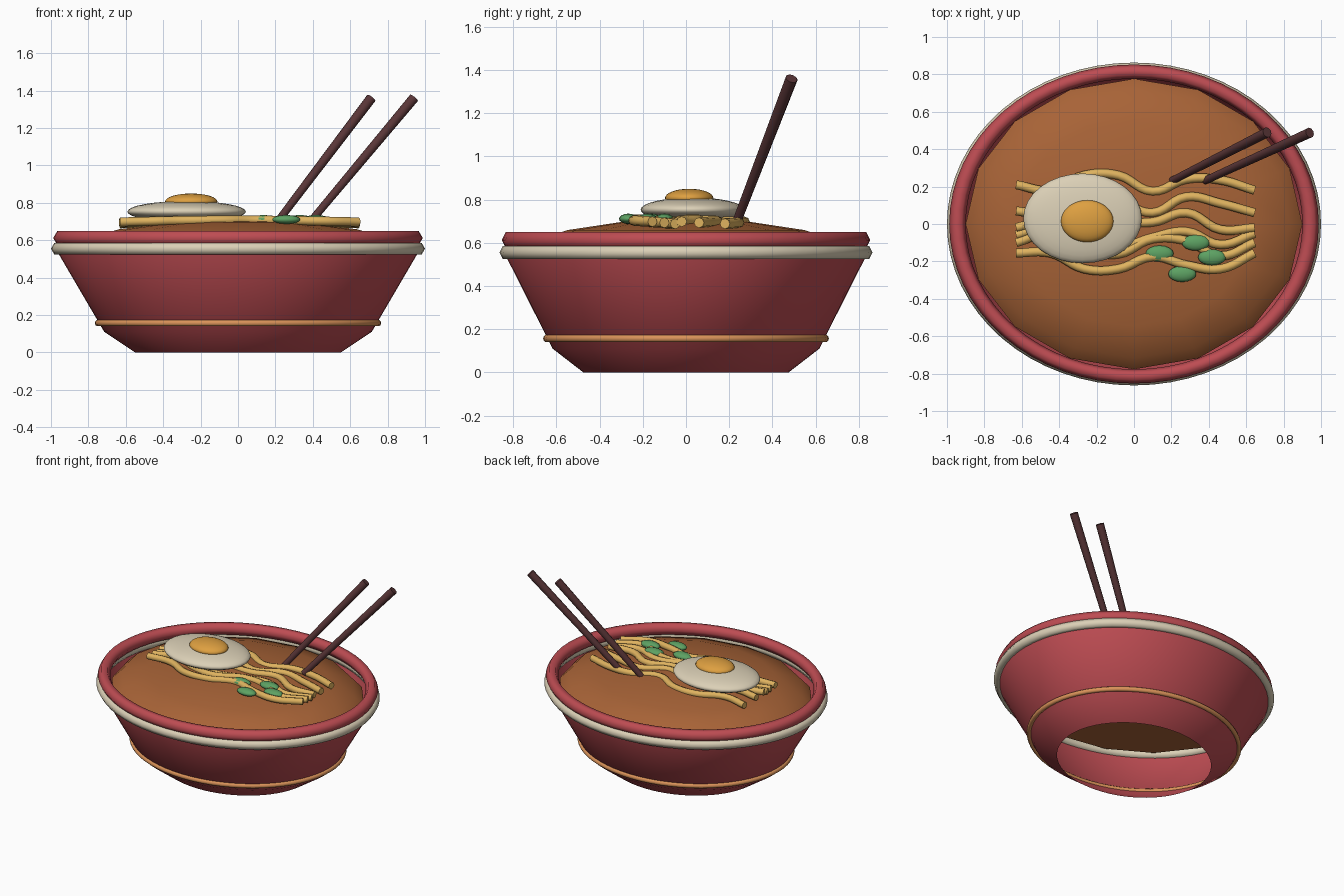
import bpy, bmesh, math
from mathutils import Vector

if "Cube" in bpy.data.objects:
    bpy.data.objects.remove(bpy.data.objects["Cube"], do_unlink=True)

OVAL = 0.863  # depth of the bowl relative to its width


def material(name, rgb):
    m = bpy.data.materials.new(name)
    m.use_nodes = True
    m.diffuse_color = (*rgb, 1)
    m.node_tree.nodes["Principled BSDF"].inputs["Base Color"].default_value = (*rgb, 1)
    return m


RED = material("red glaze", (0.51, 0.072, 0.085))
CREAM = material("cream", (0.71, 0.63, 0.47))
COPPER = material("copper trim", (0.70, 0.29, 0.10))
BROTH = material("brown broth", (0.39, 0.125, 0.038))
YOLK = material("egg yolk", (0.73, 0.35, 0.052))
NOODLE = material("noodle yellow", (0.74, 0.45, 0.115))
GREEN = material("onion green", (0.11, 0.36, 0.125))
WOOD = material("dark wood", (0.1, 0.036, 0.038))


def finish(bm, name, mat, angle=80):
    """Turn a bmesh into a smooth shaded object."""
    mesh = bpy.data.meshes.new(name)
    bm.to_mesh(mesh)
    bm.free()
    mesh.materials.append(mat)
    obj = bpy.data.objects.new(name, mesh)
    bpy.context.collection.objects.link(obj)
    bpy.ops.object.select_all(action="DESELECT")
    obj.select_set(True)
    bpy.context.view_layer.objects.active = obj
    bpy.ops.object.shade_smooth_by_angle(angle=math.radians(angle))
    return obj


def lathe(name, profile, mat, sides=64, closed=False, cap=False):
    """Revolve (radius, height) points around z into an oval shape."""
    bm = bmesh.new()
    rings = []
    for r, z in profile:
        turns = [math.tau * i / sides for i in range(sides)]
        rings.append([bm.verts.new((r * math.cos(a), r * OVAL * math.sin(a), z)) for a in turns])
    pairs = list(zip(rings, rings[1:]))
    if closed:
        pairs.append((rings[-1], rings[0]))
    for low, high in pairs:
        for i in range(sides):
            j = (i + 1) % sides
            bm.faces.new((low[i], low[j], high[j], high[i]))
    if cap:
        bm.faces.new(rings[0][::-1])
        bm.faces.new(rings[-1])
    return finish(bm, name, mat)


def hoop(name, radius, thick, z, mat, corners=6):
    """Oval ring with a many-cornered section."""
    turns = [math.tau * k / corners for k in range(corners)]
    section = [(radius + thick * math.cos(a), z + thick * math.sin(a)) for a in turns]
    return lathe(name, section, mat, closed=True)


def ellipsoid(name, centre, size, mat, segments=32):
    bm = bmesh.new()
    bmesh.ops.create_uvsphere(bm, u_segments=segments, v_segments=segments // 2, radius=1)
    bmesh.ops.scale(bm, vec=size, verts=bm.verts)
    bmesh.ops.translate(bm, vec=centre, verts=bm.verts)
    return finish(bm, name, mat)


def stick(name, tip, end, mat):
    tip, end = Vector(tip), Vector(end)
    axis = end - tip
    bm = bmesh.new()
    bmesh.ops.create_cone(bm, cap_ends=True, segments=10, radius1=0.021,
                          radius2=0.028, depth=axis.length)
    bmesh.ops.rotate(bm, matrix=axis.to_track_quat("Z", "Y").to_matrix(), verts=bm.verts)
    bmesh.ops.translate(bm, vec=(tip + end) / 2, verts=bm.verts)
    return finish(bm, name, mat, 60)


def strand(name, ys, z, mat):
    """Wavy noodle through evenly spaced points along x."""
    curve = bpy.data.curves.new(name, "CURVE")
    curve.dimensions = "3D"
    curve.bevel_depth = 0.024
    curve.bevel_resolution = 2
    curve.resolution_u = 6
    curve.use_fill_caps = True
    spline = curve.splines.new("BEZIER")
    spline.bezier_points.add(len(ys) - 1)
    for i, (p, y) in enumerate(zip(spline.bezier_points, ys)):
        t = i / (len(ys) - 1)
        p.co = (-0.63 + 1.275 * t, y, z + 0.01 * math.sin(math.pi * t))
        p.handle_left_type = p.handle_right_type = "AUTO"
    temp = bpy.data.objects.new(name + "_path", curve)
    bpy.context.collection.objects.link(temp)
    bpy.context.view_layer.update()
    mesh = bpy.data.meshes.new_from_object(temp.evaluated_get(bpy.context.evaluated_depsgraph_get()))
    bpy.data.objects.remove(temp, do_unlink=True)
    bm = bmesh.new()
    bm.from_mesh(mesh)
    bpy.data.meshes.remove(mesh)
    # Weld the caps to the tube so that shading is continuous along it
    bmesh.ops.remove_doubles(bm, verts=bm.verts, dist=0.0005)
    bmesh.ops.recalc_face_normals(bm, faces=bm.faces)
    return finish(bm, name, mat, 70)


# Bowl: thin open wall with three hoops
lathe("bowl_wall", [(0.55, 0), (0.715, 0.11), (0.958, 0.525), (0.965, 0.6)], RED)
hoop("bowl_rim", 0.944, 0.044, 0.612, RED)
hoop("cream_band", 0.965, 0.035, 0.555, CREAM)
hoop("copper_band", 0.749, 0.017, 0.157, COPPER, corners=10)

# Broth: low faceted dome
dome = [(0.9 * math.cos(a), 0.535 + 0.175 * math.sin(a))
        for a in (math.radians(22.5 * k) for k in range(4))]
lathe("broth", dome + [(0.01, 0.71)], BROTH, sides=16, cap=True)

# Noodles
waves = [
    (0.21, 0.18, 0.26, 0.26, 0.175, 0.24, 0.235, 0.18),
    (0.07, 0.05, 0.12, 0.12, 0.06, 0.145, 0.11, 0.06),
    (-0.02, 0.03, 0.08, 0.02, 0.01, 0.06, -0.03, -0.02),
    (-0.06, -0.01, -0.07, -0.12, -0.07, -0.04, -0.11, -0.05),
    (-0.10, -0.05, -0.14, -0.16, -0.08, -0.09, -0.17, -0.10),
    (-0.155, -0.155, -0.24, -0.24, -0.175, -0.22, -0.24, -0.155),
]
for n, ys in enumerate(waves):
    strand(f"noodle_{n + 1}", ys, 0.688 + 0.005 * (n % 3), NOODLE)

# Egg
ellipsoid("egg_white", (-0.275, 0.03, 0.753), (0.317, 0.24, 0.057), CREAM)
ellipsoid("egg_yolk", (-0.25, 0.015, 0.807), (0.14, 0.112, 0.043), YOLK)

# Spring onion pieces
for n, (x, y) in enumerate([(0.137, -0.158), (0.33, -0.1), (0.417, -0.178), (0.258, -0.267)]):
    ellipsoid(f"onion_{n + 1}", (x, y, 0.711), (0.075, 0.043, 0.024), GREEN, 16)

# Chopsticks
stick("chopstick_right", (0.205, 0.232, 0.69), (0.712, 0.49, 1.36), WOOD)
stick("chopstick_left", (0.38, 0.232, 0.69), (0.94, 0.488, 1.36), WOOD)
